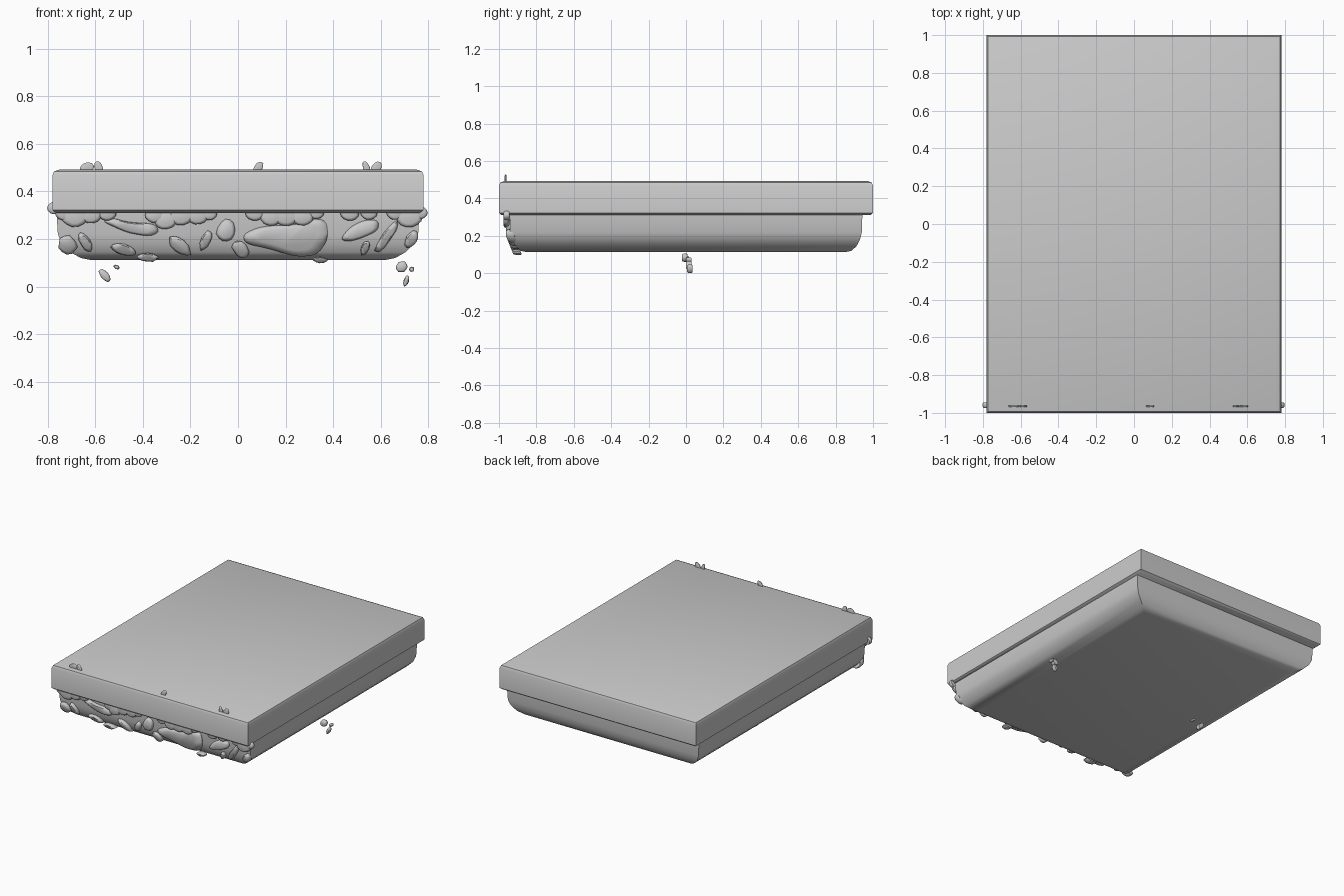
import bpy, bmesh, math, random

if "Cube" in bpy.data.objects:
    bpy.data.objects.remove(bpy.data.objects["Cube"])

random.seed(4)


def finish(name, bm, angle=40):
    bmesh.ops.recalc_face_normals(bm, faces=bm.faces[:])
    mesh = bpy.data.meshes.new(name)
    bm.to_mesh(mesh)
    bm.free()
    ob = bpy.data.objects.new(name, mesh)
    bpy.context.collection.objects.link(ob)
    bpy.ops.object.select_all(action='DESELECT')
    ob.select_set(True)
    bpy.context.view_layer.objects.active = ob
    bpy.ops.object.shade_smooth_by_angle(angle=math.radians(angle))
    return ob


def loft(name, rings, angle=40):
    bm = bmesh.new()
    loops = [[bm.verts.new(p) for p in r] for r in rings]
    n = len(loops[0])
    for a, b in zip(loops, loops[1:]):
        for i in range(n):
            j = (i + 1) % n
            bm.faces.new((a[i], a[j], b[j], b[i]))
    bm.faces.new(loops[0])
    bm.faces.new(loops[-1])
    return finish(name, bm, angle)


def rect(x, y, z):
    return [(-x, -y, z), (x, -y, z), (x, y, z), (-x, y, z)]


# Top slab with softened rims
loft("top_slab", [rect(.765, .985, .31), rect(.78, 1, .322), rect(.78, 1, .468),
                  rect(.773, .993, .484), rect(.75, .975, .492)])

# Rounded soil body under the slab
loft("soil_body", [rect(.62, .85, .112), rect(.66, .885, .12), rect(.705, .912, .145),
                   rect(.74, .93, .18), rect(.757, .94, .22), rect(.763, .943, .315)])


def oval(cx, cz, w, h, tilt, n=12, jitter=.1):
    t = math.radians(tilt)
    pts = []
    for i in range(n):
        a = 2 * math.pi * i / n
        k = 1 + random.uniform(-jitter, jitter)
        u, v = w / 2 * k * math.cos(a), h / 2 * k * math.sin(a)
        pts.append((cx + u * math.cos(t) - v * math.sin(t),
                    cz + u * math.sin(t) + v * math.cos(t)))
    return pts


def smooth(pts, rounds=2):
    for _ in range(rounds):
        out = []
        for p, q in zip(pts, pts[1:] + pts[:1]):
            out += [tuple(p[k] * .78 + q[k] * .22 for k in (0, 1)),
                    tuple(p[k] * .22 + q[k] * .78 for k in (0, 1))]
        pts = out
    return pts


def chip(name, pts, y, depth, lean=.4):
    # flat stone with a rounded face towards -y, leaning with the soil
    cx = sum(p[0] for p in pts) / len(pts)
    cz = sum(p[1] for p in pts) / len(pts)
    rings = []
    for s, d in ((.85, 1), (1, .8), (1, .4), (.9, .12), (.7, 0)):
        ring = []
        for px, pz in pts:
            x, z = cx + (px - cx) * s, cz + (pz - cz) * s
            ring.append((x, y + max(0, .2 - z) * lean + depth * d, z))
        rings.append(ring)
    return loft(name, rings, 50)


# Oval stones set in the front: x, z, width, height, tilt
stones = [(-.64, .185, .09, .045, -60), (-.48, .155, .11, .045, -12), (-.245, .172, .115, .055, -40),
          (-.38, .122, .09, .036, -3), (-.135, .195, .09, .042, 65), (-.05, .235, .1, .075, 70),
          (.012, .155, .08, .06, -40), (.345, .112, .066, .026, -5), (.535, .163, .065, .035, 65),
          (.625, .21, .165, .04, 56), (.73, .2, .08, .05, 60), (-.715, .175, .08, .075, -40)]
for i, s in enumerate(stones):
    chip(f"front_stone_{i}", oval(*s), -.963, .045)

# Large irregular front stones
large = [[(-.57, .275), (-.53, .29), (-.46, .27), (-.35, .265), (-.33, .23), (-.37, .21), (-.46, .225), (-.52, .25)],
         [(.02, .22), (.1, .255), (.26, .26), (.31, .285), (.37, .28), (.38, .2), (.33, .13),
          (.24, .125), (.13, .16), (.03, .18)],
         [(.43, .2), (.47, .25), (.53, .28), (.59, .28), (.59, .235), (.51, .2), (.46, .188)]]
for i, p in enumerate(large):
    chip(f"large_stone_{i}", smooth(p), -.963, .045)

# Overhanging turf lobes below the slab
lobes = [(-.77, .33, .04), (-.685, .3, .075), (-.62, .305, .06), (-.73, .31, .05), (-.55, .31, .05),
         (-.35, .3, .05), (-.305, .28, .06), (-.24, .3, .065), (-.17, .3, .06), (-.12, .305, .04),
         (.07, .31, .05), (.14, .295, .06), (.2, .3, .07), (.27, .295, .06), (.33, .31, .04),
         (.47, .31, .05), (.55, .31, .045), (.66, .31, .045), (.72, .295, .07), (.765, .31, .04)]
for i, (x, z, r) in enumerate(lobes):
    chip(f"turf_lobe_{i}", oval(x, z, r * 1.6, r * 1.3, 0, 14, .03), -.975, .03)

# Small blades poking out of the top
for i, (x, w, t) in enumerate([(-.635, .045, 20), (-.585, .035, 110), (.085, .035, 60),
                               (.54, .028, 110), (.58, .04, 55)]):
    chip(f"top_blade_{i}", oval(x, .498, .06, w, t, 12, .04), -.97, .01)

# Loose pebbles floating below the middle
for i, (x, z, w, h, t, y) in enumerate([(-.56, .047, .065, .034, -50, 0), (-.51, .082, .028, .017, -25, -.015),
                                        (.688, .083, .05, .045, 30, -.022), (.73, .073, .022, .022, 0, 0),
                                        (.707, .024, .048, .022, 70, .005)]):
    chip(f"loose_pebble_{i}", oval(x, z, w, h, t, 12, .06), y, .03, 0)
